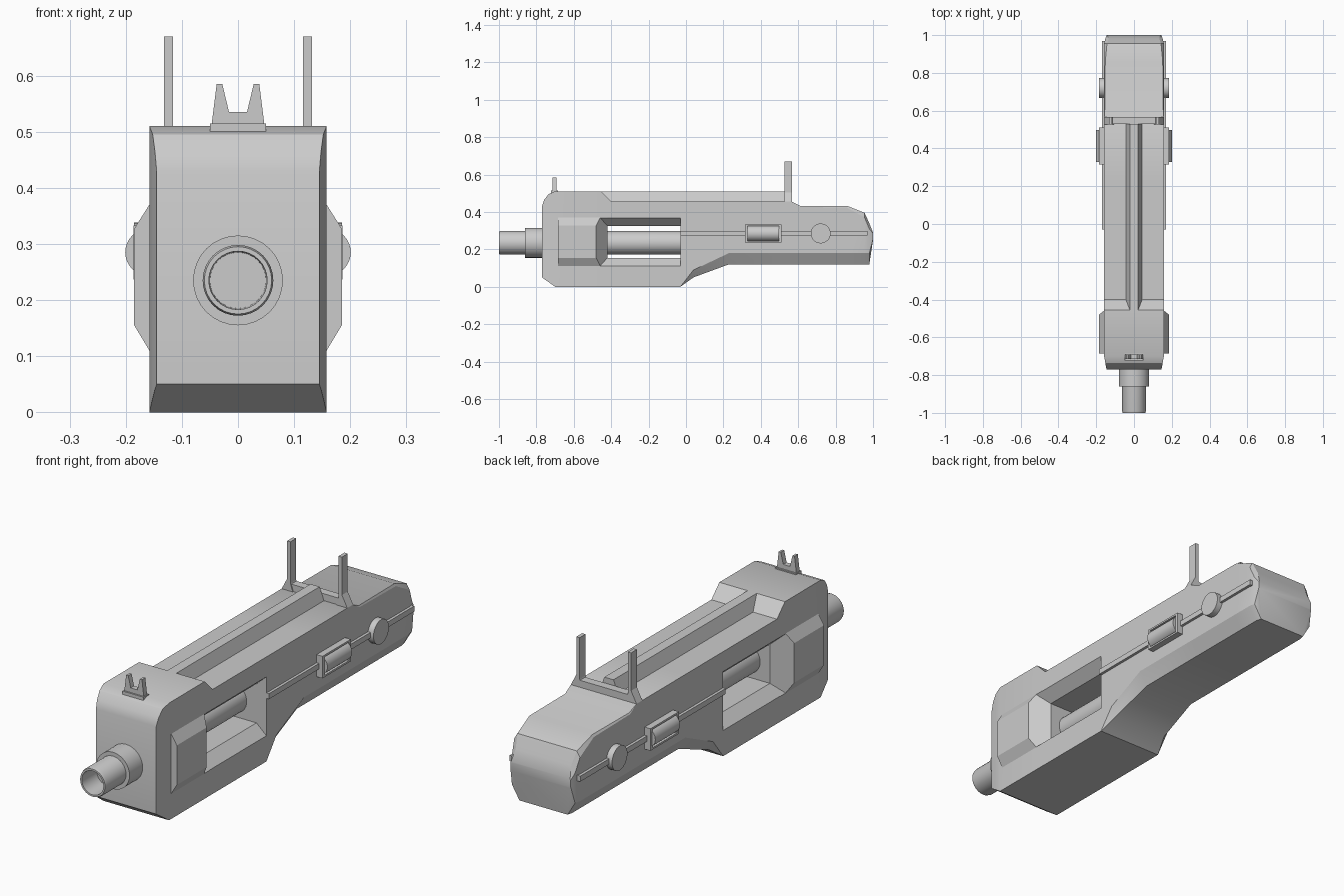
import bpy, bmesh, math
from mathutils import Matrix, Vector

if "Cube" in bpy.data.objects:
    bpy.data.objects.remove(bpy.data.objects["Cube"])

BORE_Z = 0.235


def finish(name, bm):
    bmesh.ops.remove_doubles(bm, verts=bm.verts, dist=1e-5)
    bmesh.ops.recalc_face_normals(bm, faces=bm.faces)
    me = bpy.data.meshes.new(name)
    bm.to_mesh(me)
    bm.free()
    ob = bpy.data.objects.new(name, me)
    bpy.context.collection.objects.link(ob)
    return ob


def loft(name, rings, caps=True):
    bm = bmesh.new()
    vs = [[bm.verts.new(p) for p in r] for r in rings]
    n = len(vs[0])
    for a, b in zip(vs, vs[1:]):
        for i in range(n):
            bm.faces.new((a[i], a[(i + 1) % n], b[(i + 1) % n], b[i]))
    if caps:
        bm.faces.new(vs[0])
        bm.faces.new(vs[-1])
    return finish(name, bm)


def prism_y(name, xz, y0, y1):
    return loft(name, [[(x, y, z) for x, z in xz] for y in (y0, y1)])


def box(name, x0, x1, y0, y1, z0, z1):
    return prism_y(name, [(x0, z0), (x1, z0), (x1, z1), (x0, z1)], y0, y1)


def lathe(name, profile, origin, axis, n=32):
    # profile holds (radius, distance along axis) pairs
    rot = Vector((0, 0, 1)).rotation_difference(Vector(axis)).to_matrix()
    rings = [[Vector(origin) + rot @ Vector((r * math.cos(math.tau * i / n),
              r * math.sin(math.tau * i / n), d)) for i in range(n)]
             for r, d in profile]
    return smooth(loft(name, rings), 35)


def activate(ob):
    bpy.ops.object.select_all(action='DESELECT')
    ob.select_set(True)
    bpy.context.view_layer.objects.active = ob


def smooth(ob, deg):
    activate(ob)
    bpy.ops.object.shade_smooth_by_angle(angle=math.radians(deg))
    return ob


def cut(ob, cutter):
    m = ob.modifiers.new("window", 'BOOLEAN')
    m.operation = 'DIFFERENCE'
    m.solver = 'EXACT'
    m.object = cutter
    activate(ob)
    bpy.ops.object.modifier_apply(modifier=m.name)


# Body shell: y, bottom, top, half width, bottom chamfer, top chamfer
stations = [
    (-0.77, 0.05, 0.43, 0.145, 0, 0),
    (-0.758, 0.041, 0.465, 0.148, 0, 0),
    (-0.735, 0.025, 0.495, 0.152, 0, 0),
    (-0.70, 0.0, 0.51, 0.158, 0, 0),
    (-0.455, 0.0, 0.51, 0.158, 0, 0),
    (-0.40, 0.0, 0.455, 0.158, 0, 0),
    (-0.03, 0.0, 0.455, 0.158, 0, 0),
    (0.04, 0.05, 0.455, 0.158, 0.04, 0),
    (0.23, 0.12, 0.455, 0.158, 0.06, 0),
    (0.565, 0.12, 0.455, 0.158, 0.06, 0),
    (0.61, 0.12, 0.433, 0.158, 0.06, 0.006),
    (0.86, 0.12, 0.433, 0.158, 0.06, 0.01),
    (0.955, 0.12, 0.395, 0.158, 0.06, 0.025),
    (0.98, 0.12, 0.34, 0.152, 0.06, 0.03),
    (1.0, 0.25, 0.29, 0.145, 0.005, 0.005),
]
rings = []
for y, zb, zt, w, cb, ct in stations:
    half = [(w - 0.6 * cb, zb), (w, zb + cb), (w, zt - ct), (w - 0.6 * ct, zt)]
    rings.append([(x, y, z) for x, z in half] + [(-x, y, z) for x, z in reversed(half)])
body = loft("body", rings)

# Side pads and the flared window through the body
pads = []
for s, side in ((1, "right"), (-1, "left")):
    pads.append(prism_y(side + "_pad", [(s * 0.13, 0.11), (s * 0.158, 0.11), (s * 0.185, 0.155),
                (s * 0.185, 0.327), (s * 0.158, 0.37), (s * 0.13, 0.37)], -0.685, -0.42))
cutter = loft("window_cutter", [
    [(x, y0, z0), (x, -0.03, z0), (x, -0.03, z1), (x, y0, z1)]
    for x, y0, z0, z1 in ((-0.2, -0.492, 0.074, 0.406), (-0.11, -0.42, 0.155, 0.325),
                          (0.11, -0.42, 0.155, 0.325), (0.2, -0.492, 0.074, 0.406))])
cutter.hide_render = True
for ob in [body] + pads:
    cut(ob, cutter)
bpy.data.objects.remove(cutter)
smooth(body, 28)

# Barrel with hollow muzzle, and collar
lathe("barrel", [(0.063, 1.0), (0.063, 0.01), (0.06, 0.0), (0.052, 0.0), (0.050, 0.10)],
      (0, -1.0, BORE_Z), (0, 1, 0))
lathe("barrel_collar", [(0.08, 0), (0.08, 0.12)], (0, -0.86, BORE_Z), (0, 1, 0))

# Top rib
prism_y("top_rib", [(-0.043, 0.44), (0.043, 0.44), (0.043, 0.455), (0.022, 0.51),
                    (-0.022, 0.51), (-0.043, 0.455)], -0.46, 0.53)

# Front sight
prism_y("front_sight", [(-0.048, 0.505), (0.048, 0.505), (0.038, 0.585), (0.028, 0.585),
                        (0.016, 0.535), (-0.016, 0.535), (-0.028, 0.585), (-0.038, 0.585)],
        -0.715, -0.692)
box("front_sight_base", -0.05, 0.05, -0.722, -0.685, 0.49, 0.515)

# Rear sight crossbar
box("rear_sight_bar", -0.12, 0.12, 0.53, 0.566, 0.44, 0.485)

for s, side in ((1, "right"), (-1, "left")):
    # Rear sight post with flared foot
    prism_y(side + "_rear_sight_post", [(s * x, z) for x, z in (
        (0.116, 0.67), (0.132, 0.67), (0.132, 0.505), (0.158, 0.455), (0.158, 0.44),
        (0.10, 0.44), (0.116, 0.49))], 0.526, 0.566)
    # Side rail
    box(side + "_rail", s * 0.15, s * 0.17, -0.03, 0.97, 0.274, 0.298)
    # Catch frame with four raised edges around a rounded button
    for part, y0, y1, z0, z1 in (("front", 0.315, 0.328, 0.237, 0.333), ("back", 0.497, 0.51, 0.237, 0.333),
                                 ("bottom", 0.328, 0.497, 0.237, 0.245), ("top", 0.328, 0.497, 0.325, 0.333)):
        box(f"{side}_catch_{part}", s * 0.15, s * 0.186, y0, y1, z0, z1)
    lathe(side + "_catch_button", [(0.042, 0), (0.042, 0.17)], (s * 0.159, 0.328, 0.285), (0, 1, 0))
    # Round pivot disc
    lathe(side + "_pivot", [(0.053, 0), (0.053, 0.035)], (s * 0.15, 0.72, 0.285), (s, 0, 0))
